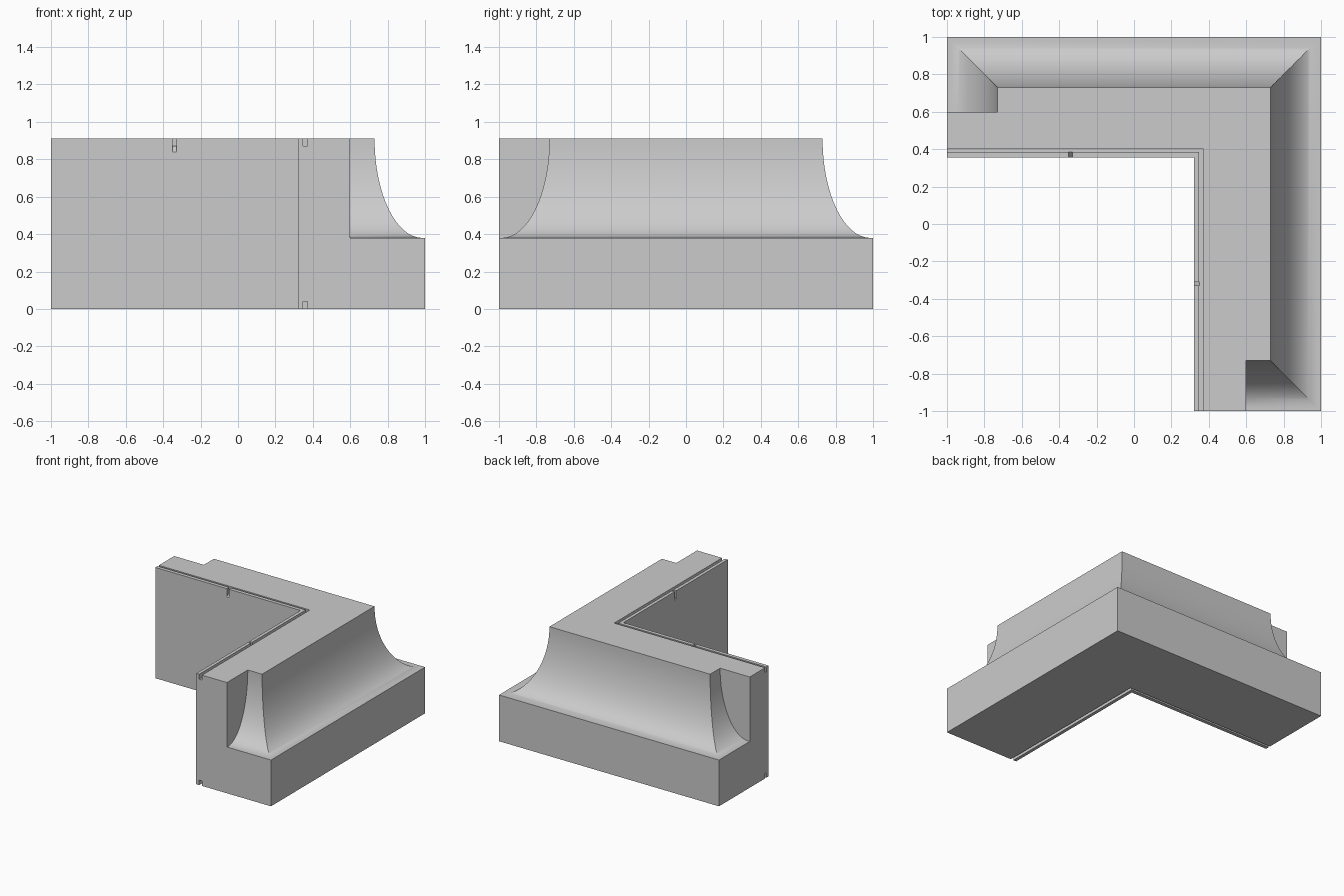
import bpy, bmesh, math

if "Cube" in bpy.data.objects:
    bpy.data.objects.remove(bpy.data.objects["Cube"], do_unlink=True)

HEIGHT, LEDGE = 0.91, 0.38      # wall top and ledge height
INNER_X, INNER_Y = 0.32, 0.355  # inner faces of the two arms
WALL = 0.6                      # outer face of the wall at the arm ends

stone = bpy.data.materials.new("plain grey")
stone.use_nodes = True
grey = (0.6, 0.6, 0.6, 1)
stone.diffuse_color = grey
stone.node_tree.nodes["Principled BSDF"].inputs["Base Color"].default_value = grey


def loft(name, rings):
    """Closed solid through a list of rings with equal point counts."""
    bm = bmesh.new()
    rows = [[bm.verts.new(p) for p in ring] for ring in rings]
    n = len(rows[0])
    for a, b in zip(rows, rows[1:]):
        for i in range(n):
            j = (i + 1) % n
            bm.faces.new((a[i], a[j], b[j], b[i]))
    bm.faces.new(rows[0])
    bm.faces.new(rows[-1])
    bmesh.ops.recalc_face_normals(bm, faces=bm.faces)
    mesh = bpy.data.meshes.new(name)
    bm.to_mesh(mesh)
    bm.free()
    obj = bpy.data.objects.new(name, mesh)
    mesh.materials.append(stone)
    bpy.context.collection.objects.link(obj)
    return obj


def corner_prism(name, x0, y0, x1, y1, end, z0, z1):
    """L-shaped prism between an inner and an outer corner."""
    outline = [(-end, y0), (x0, y0), (x0, -end), (x1, -end), (x1, y1), (-end, y1)]
    return loft(name, [[(x, y, z) for x, y in outline] for z in (z0, z1)])


def cut(target, cutter):
    cutter.hide_render = True
    mod = target.modifiers.new(cutter.name, "BOOLEAN")
    mod.operation, mod.solver, mod.object = "DIFFERENCE", "EXACT", cutter
    bpy.context.view_layer.objects.active = target
    bpy.ops.object.modifier_apply(modifier=mod.name)
    bpy.data.objects.remove(cutter, do_unlink=True)


# Solid corner block
block = corner_prism("corner_cornice", INNER_X, INNER_Y, 1, 1, 1, 0, HEIGHT)

# Concave moulding swept round the outside with mitred corners
STEPS, LIP, DEPTH = 28, 0.015, 0.27
profile = [(-0.1, 1.0), (-0.1, LEDGE)]
for i in range(STEPS + 1):
    a = math.pi / 2 * i / STEPS
    profile.append((LIP + (DEPTH - LIP) * math.sin(a),
                    HEIGHT - (HEIGHT - LEDGE) * math.cos(a)))
profile.append((DEPTH, 1.0))
# path points with their inward direction
path = [(-1, WALL, 1, 0), (-1, 1, 1, -1), (1, 1, -1, -1), (1, -1, -1, 1), (WALL, -1, 0, 1)]
cove = loft("cove_cutter", [[(x + d * u, y + d * v, z) for d, z in profile]
                            for x, y, u, v in path])
cut(block, cove)

# Grooves along the inner edge, top and bottom
for side, z0, z1 in (("top", 0.87, 1), ("bottom", -0.1, 0.04)):
    cut(block, corner_prism(side + "_groove", 0.347, 0.385, 0.372, 0.401, 1.1, z0, z1))

# Small sloped drain notches from the top groove to the inner faces
slope = [(-0.03, 0.81), (0.035, 0.875), (0.035, 1), (-0.03, 1)]
HALF = 0.01
cut(block, loft("back_notch", [[(-0.34 + s, INNER_Y + d, z) for d, z in slope]
                               for s in (-HALF, HALF)]))
cut(block, loft("left_notch", [[(INNER_X + d, -0.32 + s, z) for d, z in slope]
                               for s in (-HALF, HALF)]))

# Smooth cove, crisp edges
bpy.ops.object.select_all(action="DESELECT")
block.select_set(True)
bpy.context.view_layer.objects.active = block
bpy.ops.object.shade_smooth_by_angle(angle=math.radians(25))
